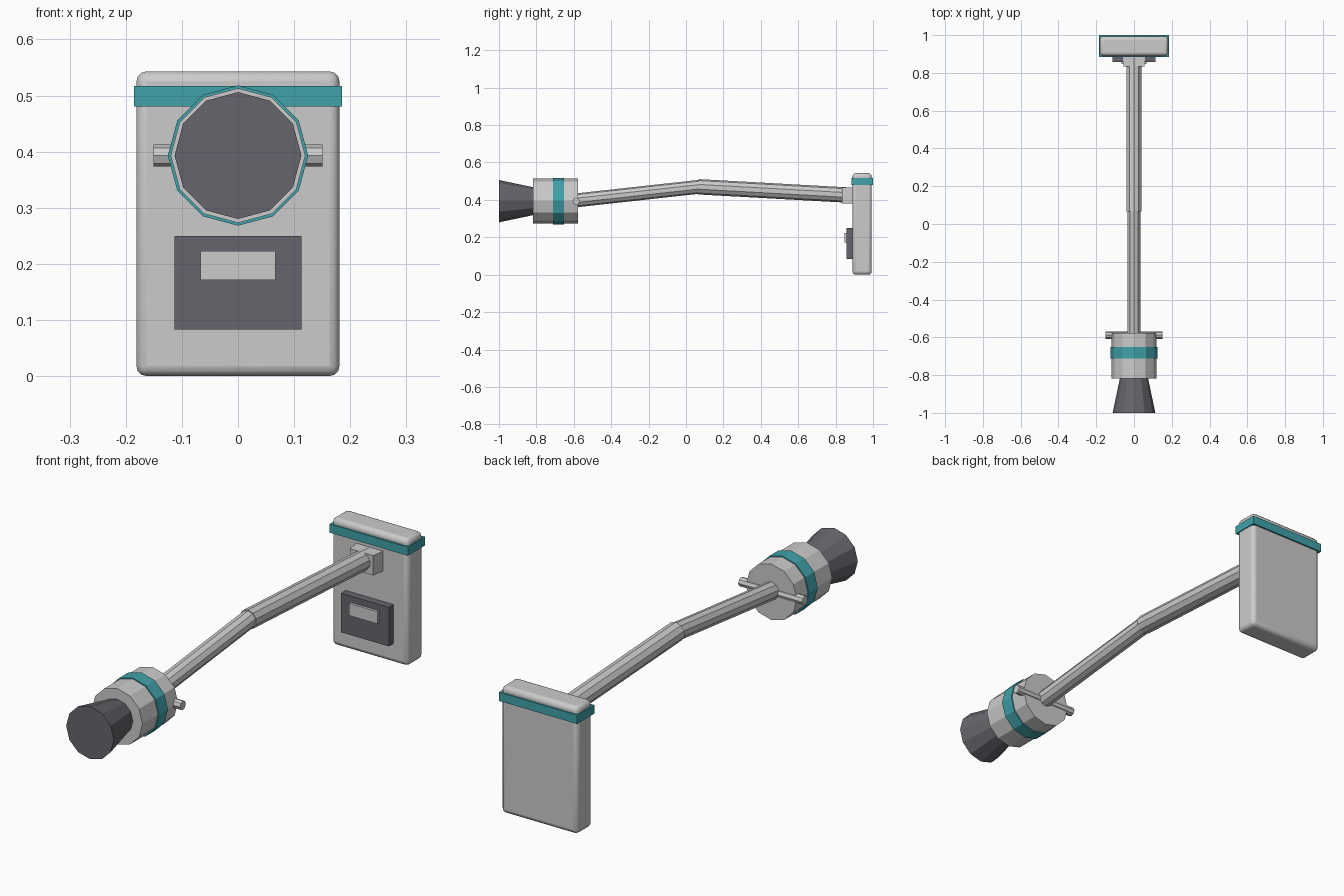
import bpy
from mathutils import Vector

if "Cube" in bpy.data.objects:
    bpy.data.objects.remove(bpy.data.objects["Cube"])


def material(name, rgb):
    m = bpy.data.materials.new(name)
    m.diffuse_color = (*rgb, 1)
    m.use_nodes = True
    m.node_tree.nodes["Principled BSDF"].inputs["Base Color"].default_value = m.diffuse_color
    return m


TEAL = material("teal", (0.05, 0.36, 0.40))
DARK = material("dark_grey", (0.13, 0.13, 0.15))
LIGHT = material("light_grey", (0.62, 0.63, 0.65))


def finish(name, mat):
    ob = bpy.context.object
    ob.name = name
    if mat:
        ob.data.materials.append(mat)
    return ob


def box(name, x, y, z, mat=None, bevel=0, segments=1):
    """Box from (min, max) ranges, optionally bevelled."""
    lo, hi = Vector((x[0], y[0], z[0])), Vector((x[1], y[1], z[1]))
    bpy.ops.mesh.primitive_cube_add(size=1, location=(lo + hi) / 2)
    ob = finish(name, mat)
    ob.scale = hi - lo
    bpy.ops.object.transform_apply(location=False, rotation=False, scale=True)
    if bevel:
        b = ob.modifiers.new("bevel", "BEVEL")
        b.width, b.segments = bevel, segments
    return ob


def tube(name, a, b, r1, r2=None, sides=12, mat=None):
    """Cylinder or cone frustum from point a to point b."""
    a, b = Vector(a), Vector(b)
    d = b - a
    bpy.ops.mesh.primitive_cone_add(
        vertices=sides, radius1=r1, radius2=r1 if r2 is None else r2,
        depth=d.length, location=(a + b) / 2,
        rotation=d.to_track_quat('Z', 'Y').to_euler())
    return finish(name, mat)


# Wall plate with teal band
box("wall_plate", (-0.181, 0.181), (0.89, 0.993), (0, 0.543), bevel=0.018, segments=3)
bpy.ops.object.shade_smooth_by_angle()
box("plate_band", (-0.185, 0.185), (0.884, 1.0), (0.48, 0.517), TEAL)

# Control panel and its screen
box("control_panel", (-0.113, 0.113), (0.858, 0.9), (0.083, 0.25), DARK)
box("panel_screen", (-0.067, 0.067), (0.847, 0.87), (0.171, 0.223), LIGHT)

# Arm bracket, narrowing slightly away from the plate
bracket = box("arm_bracket", (-0.065, 0.065), (0.835, 0.9), (0.38, 0.465))
for v in bracket.data.vertices:
    if v.co.y < 0:
        v.co.x *= 0.85

# Two arm segments meeting at a shallow elbow
tube("outer_arm", (0, 0.88, 0.425), (0, 0.066, 0.47), 0.041, sides=10)
tube("inner_arm", (0, 0.09, 0.472), (0, -0.60, 0.396), 0.037, sides=10)

# Lamp head: housing, teal band, flared hood and pivot rod
ZC = 0.393
tube("head_housing", (0, -0.577, ZC), (0, -0.817, ZC), 0.12)
tube("head_band", (0, -0.652, ZC), (0, -0.712, ZC), 0.125, mat=TEAL)
tube("head_hood", (0, -0.80, ZC), (0, -1.0, ZC), 0.071, 0.113, mat=DARK)
tube("pivot_rod", (-0.151, -0.588, ZC), (0.151, -0.588, ZC), 0.0195, sides=8, mat=LIGHT)
